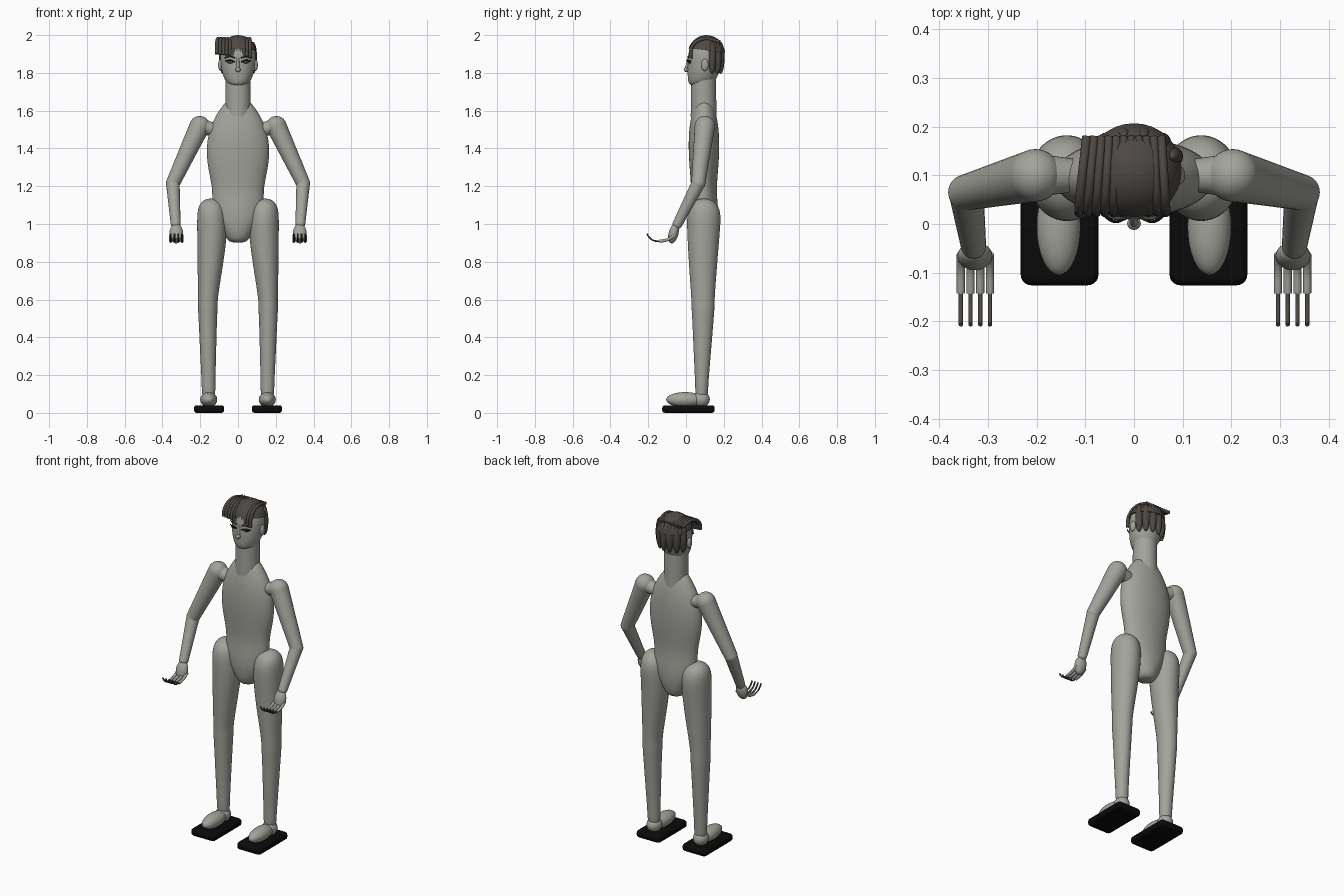
import bpy, bmesh, math
from mathutils import Vector, Matrix

if "Cube" in bpy.data.objects:
    bpy.data.objects.remove(bpy.data.objects["Cube"])


def material(name, r, g, b):
    m = bpy.data.materials.new(name)
    m.use_nodes = True
    m.diffuse_color = (r, g, b, 1)
    m.node_tree.nodes["Principled BSDF"].inputs["Base Color"].default_value = (r, g, b, 1)
    return m


SKIN = material("grey_skin", 0.36, 0.37, 0.33)
HAIR = material("dark_brown_hair", 0.075, 0.065, 0.058)
BLACK = material("black", 0.003, 0.003, 0.003)


def finish(name, bm, mat):
    bmesh.ops.recalc_face_normals(bm, faces=bm.faces)
    me = bpy.data.meshes.new(name)
    bm.to_mesh(me)
    bm.free()
    ob = bpy.data.objects.new(name, me)
    bpy.context.collection.objects.link(ob)
    me.materials.append(mat)
    return smooth(ob)


def smooth(ob):
    bpy.ops.object.select_all(action='DESELECT')
    ob.select_set(True)
    bpy.context.view_layer.objects.active = ob
    bpy.ops.object.shade_smooth_by_angle(angle=math.radians(50))
    return ob


def add_ball(bm, centre, radii, rot=Matrix()):
    m = Matrix.Translation(centre) @ rot @ Matrix.Diagonal((*radii, 1))
    bmesh.ops.create_uvsphere(bm, u_segments=32, v_segments=20, radius=1, matrix=m)


def ball(name, centre, radii, mat, rot=Matrix()):
    bm = bmesh.new()
    add_ball(bm, centre, radii, rot)
    return finish(name, bm, mat)


def limb(name, a, b, ra, rb, mat):
    """Tapered limb with rounded joints at both ends."""
    a, b = Vector(a), Vector(b)
    bm = bmesh.new()
    turn = (b - a).to_track_quat('Z', 'Y').to_matrix().to_4x4()
    bmesh.ops.create_cone(bm, cap_ends=False, segments=32, radius1=ra, radius2=rb,
                          depth=(b - a).length, matrix=Matrix.Translation((a + b) / 2) @ turn)
    add_ball(bm, a, (ra,) * 3)
    add_ball(bm, b, (rb,) * 3)
    return finish(name, bm, mat)


def loft(name, rings, mat, n=24):
    """Stack of level ellipses: x, y, z, half width, half depth."""
    bm = bmesh.new()
    loops = []
    for x, y, z, rx, ry in rings:
        loops.append([bm.verts.new((x + rx * math.cos(t * math.tau / n),
                                    y + ry * math.sin(t * math.tau / n), z)) for t in range(n)])
    for lo, hi in zip(loops, loops[1:]):
        for i in range(n):
            j = (i + 1) % n
            bm.faces.new((lo[i], lo[j], hi[j], hi[i]))
    bm.faces.new(loops[0])
    bm.faces.new(loops[-1])
    ob = finish(name, bm, mat)
    sub = ob.modifiers.new("rounding", 'SUBSURF')
    sub.levels = sub.render_levels = 2
    return ob


def tube(name, points, radius, mat):
    cu = bpy.data.curves.new(name, 'CURVE')
    cu.dimensions = '3D'
    cu.bevel_depth, cu.bevel_resolution, cu.use_fill_caps = radius, 3, True
    sp = cu.splines.new('BEZIER')
    sp.bezier_points.add(len(points) - 1)
    for p, co in zip(sp.bezier_points, points):
        p.co = co
        p.handle_left_type = p.handle_right_type = 'AUTO'
    ob = bpy.data.objects.new(name, cu)
    bpy.context.collection.objects.link(ob)
    cu.materials.append(mat)
    bpy.ops.object.select_all(action='DESELECT')
    ob.select_set(True)
    bpy.context.view_layer.objects.active = ob
    bpy.ops.object.convert(target='MESH')
    return smooth(bpy.context.view_layer.objects.active)


# Trunk, neck and head
loft("torso", [(0, .095, z, rx, ry) for z, rx, ry in (
    (.90, .045, .04), (.93, .065, .065), (1.03, .125, .08), (1.12, .14, .072), (1.19, .135, .067),
    (1.3, .162, .077), (1.4, .17, .083), (1.5, .155, .08), (1.58, .115, .066),
    (1.63, .08, .05), (1.66, .05, .03))], SKIN)
bm = bmesh.new()
bmesh.ops.create_cone(bm, cap_ends=True, segments=40, radius1=.068, radius2=.066, depth=.2,
                      matrix=Matrix.Translation((0, .093, 1.67)))
finish("neck", bm, SKIN)
loft("head", [(0, .072, 1.73, .035, .045), (0, .08, 1.745, .062, .068), (0, .09, 1.79, .083, .083),
              (0, .1, 1.85, .094, .092), (0, .105, 1.91, .096, .094), (0, .105, 1.96, .078, .076),
              (0, .105, 1.985, .03, .03)], SKIN)
limb("nose_bridge", (0, .014, 1.875), (0, .003, 1.825), .006, .009, SKIN)
ball("nose_tip", (0, .001, 1.817), (.014, .013, .013), SKIN)

# Crown of hair, swept fringe and hanging back locks
bm = bmesh.new()
add_ball(bm, (0, .108, 1.895), (.101, .1, .105))
cut = bmesh.ops.bisect_plane(bm, geom=bm.verts[:] + bm.edges[:] + bm.faces[:], clear_inner=True,
                             plane_co=(0, .1, 1.92), plane_no=(0, .12, 1))
bmesh.ops.holes_fill(bm, edges=bm.edges[:])
finish("hair_cap", bm, HAIR)
for i in range(11):
    x = -.113 + i * .0178
    tip = 1.9 - .002 * i
    tube(f"fringe_strand_{i + 1}", [(x * .86, .18, 1.965), (x * .95, .09, 1.98),
                                    (x, .035, 1.945), (x, .023, tip)], .0095, HAIR)
for i in range(6):
    a = math.radians(-65 + i * 26)
    ball(f"back_lock_{i + 1}", (.088 * math.sin(a), .105 + .08 * math.cos(a), 1.88),
         (.021, .021, .085), HAIR)

for s, side in ((-1, "right"), (1, "left")):
    # Face details
    ball(side + "_ear", (s * .093, .1, 1.842), (.012, .019, .032), SKIN)
    ball(side + "_eye", (s * .04, .02, 1.858), (.02, .011, .008), HAIR)
    tube(side + "_eyelash", [(s * .016, .012, 1.857), (s * .04, .005, 1.867),
                             (s * .068, .024, 1.862)], .003, BLACK)
    tube(side + "_eyebrow", [(s * .015, .013, 1.88), (s * .042, .013, 1.887),
                             (s * .07, .032, 1.88)], .004, HAIR)

    # Arm
    shoulder, elbow, wrist = (s * .203, .1, 1.518), (s * .345, .065, 1.215), (s * .33, -.045, 1.0)
    limb(side + "_shoulder_joint", (s * .13, .1, 1.5), shoulder, .035, .045, SKIN)
    limb(side + "_upper_arm", shoulder, elbow, .054, .037, SKIN)
    limb(side + "_forearm", elbow, wrist, .036, .026, SKIN)
    ball(side + "_hand", (s * .327, -.066, .95), (.036, .026, .054), SKIN,
         Matrix.Rotation(math.radians(-15), 4, 'X'))
    for i in range(4):
        x = s * (.296 + i * .02)
        tube(f"{side}_finger_{i + 1}", [(x, -.062, .94), (x, -.095, .918), (x, -.142, .908)],
             .0085, SKIN)
        tube(f"{side}_fingertip_{i + 1}", [(x, -.138, .908), (x, -.175, .914), (x, -.195, .93),
                                           (x, -.207, .948)], .0045, HAIR)

    # Leg
    loft(side + "_leg", [(s * x, y, z, rx, ry) for x, y, z, rx, ry in (
        (.155, .083, .06, .036, .034), (.156, .083, .15, .036, .034), (.158, .086, .3, .042, .045),
        (.16, .09, .5, .049, .057), (.16, .09, .56, .053, .062), (.16, .09, .6, .051, .061),
        (.147, .09, .78, .068, .075), (.137, .092, .93, .079, .085),
        (.138, .095, 1.04, .08, .092), (.14, .095, 1.09, .071, .08),
        (.142, .095, 1.12, .05, .055), (.143, .095, 1.135, .02, .02))], SKIN)

    # Foot on its flat sole
    ball(side + "_foot", (s * .155, -.005, .07), (.045, .1, .04), SKIN)
    ball(side + "_heel", (s * .155, .08, .072), (.042, .046, .042), SKIN)
    bm = bmesh.new()
    bmesh.ops.create_cube(bm, size=1, matrix=Matrix.Translation((s * .153, .013, .02))
                          @ Matrix.Diagonal((.16, .278, .04, 1)))
    upright = [e for e in bm.edges if abs(e.verts[0].co.z - e.verts[1].co.z) > .01]
    bmesh.ops.bevel(bm, geom=upright, offset=.022, segments=5, affect='EDGES', profile=.5)
    rims = [e for e in bm.edges if abs(e.verts[0].co.z - e.verts[1].co.z) < .01]
    bmesh.ops.bevel(bm, geom=rims, offset=.014, segments=3, affect='EDGES', profile=.5)
    finish(side + "_shoe_sole", bm, BLACK)
